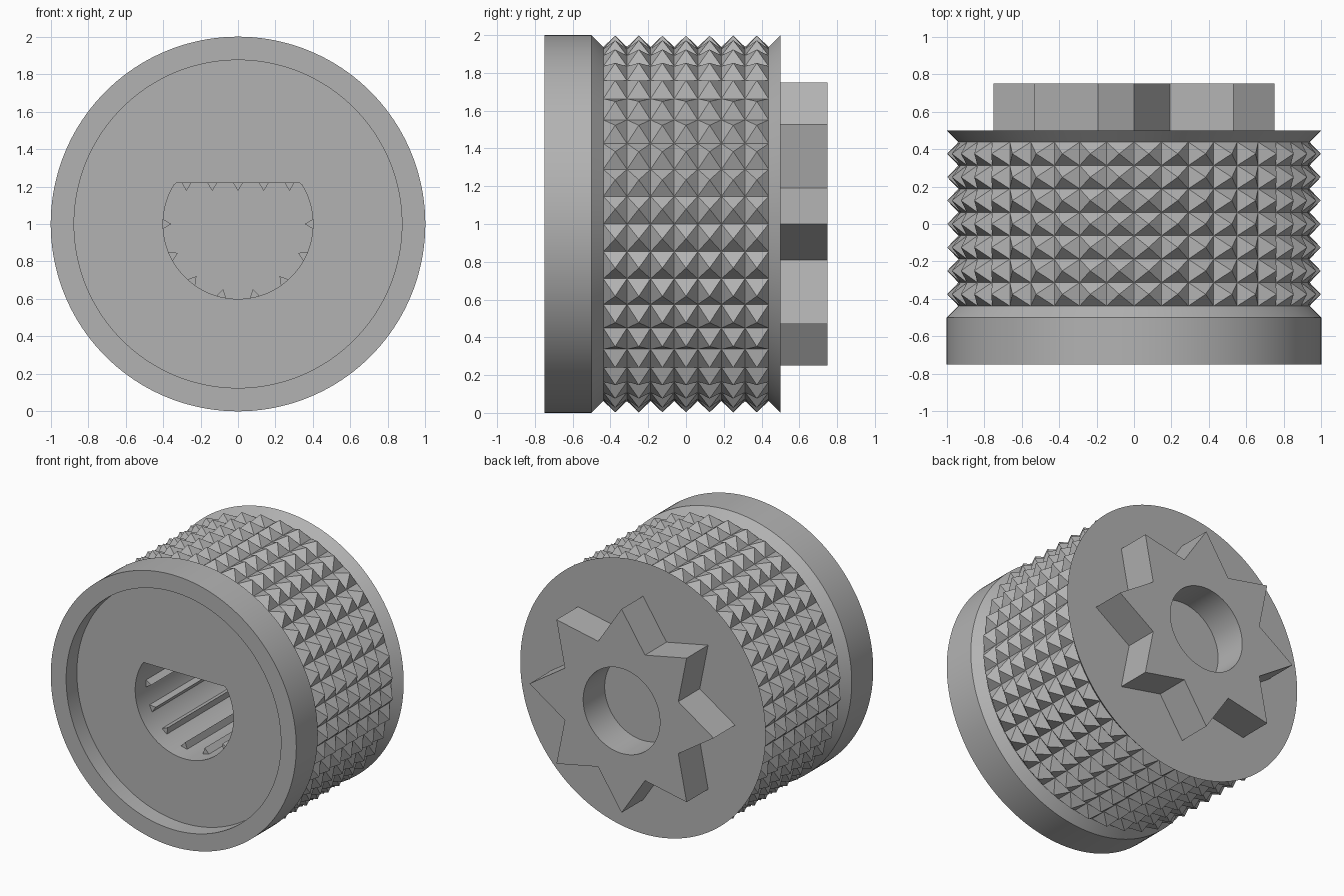
import bpy, bmesh, math
from mathutils import Vector

if "Cube" in bpy.data.objects:
    bpy.data.objects.remove(bpy.data.objects["Cube"])

SEG = 160          # divisions of the smooth round parts
KNURL = 40         # pyramids around the grip
ROWS = 7           # pyramid rows along the grip
PITCH = 0.125

grey = bpy.data.materials.new("plain grey")
grey.diffuse_color = (0.45, 0.45, 0.45, 1)
grey.use_nodes = True
grey.node_tree.nodes["Principled BSDF"].inputs["Base Color"].default_value = grey.diffuse_color


def point(r, a, y):
    """Point around the horizontal y axis at height 1."""
    return Vector((r * math.cos(a), y, 1 + r * math.sin(a)))


def finish(bm, name, smooth=True):
    me = bpy.data.meshes.new(name)
    bm.to_mesh(me)
    bm.free()
    me.materials.append(grey)
    if smooth:
        me.shade_smooth()
        me.set_sharp_from_angle(angle=math.radians(30))
    ob = bpy.data.objects.new(name, me)
    bpy.context.collection.objects.link(ob)
    return ob


def loft(name, rings, cap_start=False, cap_end=False):
    """Skin rings of (radius or radius function, y)."""
    bm = bmesh.new()
    loops = []
    for r, y in rings:
        angles = [math.tau * k / SEG for k in range(SEG)]
        loops.append([bm.verts.new(point(r(a) if callable(r) else r, a, y)) for a in angles])
    for p, q in zip(loops, loops[1:]):
        for k in range(SEG):
            n = (k + 1) % SEG
            bm.faces.new((p[k], q[k], q[n], p[n]))
    if cap_start:
        bm.faces.new(loops[0])
    if cap_end:
        bm.faces.new(loops[-1][::-1])
    return finish(bm, name)


def d_shape(a):
    """Circle with a flat on top."""
    s = math.sin(a)
    return min(0.4, 0.22 / s) if s > 0 else 0.4


def star(a):
    """Eight straight-sided points."""
    step = math.pi / 8
    t = a % (2 * step)
    t = min(t, 2 * step - t)
    tip, root = Vector((0.75, 0)), Vector((0.5 * math.cos(step), 0.5 * math.sin(step)))
    n = Vector((root.y - tip.y, tip.x - root.x))
    return n.dot(tip) / n.dot(Vector((math.cos(t), math.sin(t))))


# Front rim with recessed face and D-shaped socket
loft("front_rim_and_socket", [
    (d_shape, 0.375), (d_shape, -0.625), (0.875, -0.625), (0.875, -0.75),
    (1, -0.75), (1, -0.5), (0.9375, -0.4375)], cap_start=True)

# Flared back flange
loft("back_flange", [(0.9375, 0.4375), (1, 0.5)], cap_end=True)

# Star coupling with a round bore
loft("star_coupling", [(star, 0.5), (star, 0.75), (0.3125, 0.75), (0.3125, 0.5)])

# Knurled grip: grid of pyramids
bm = bmesh.new()
da = math.tau / KNURL
grid = [[bm.verts.new(point(0.9375, k * da, -0.4375 + j * PITCH)) for k in range(KNURL)]
        for j in range(ROWS + 1)]
for j in range(ROWS):
    for k in range(KNURL):
        n = (k + 1) % KNURL
        apex = bm.verts.new(point(1, (k + 0.5) * da, -0.4375 + (j + 0.5) * PITCH))
        base = [grid[j][k], grid[j + 1][k], grid[j + 1][n], grid[j][n]]
        for i in range(4):
            bm.faces.new((base[i], base[(i + 1) % 4], apex))
finish(bm, "knurled_grip", smooth=False)

# Grip ribs inside the socket: (wall position, inward direction)
ribs = [(Vector((i * 0.1375, 0, 1.22)), Vector((0, 0, -1))) for i in range(-2, 3)]
for i in range(8):
    a = -math.pi * i / 7
    ribs.append((point(0.4, a, 0), Vector((-math.cos(a), 0, -math.sin(a)))))
bm = bmesh.new()
for pos, inward in ribs:
    side = inward.cross(Vector((0, 1, 0))) * 0.026
    section = [pos - side, pos + inward * 0.044, pos + side]
    front, back = [[bm.verts.new(p + Vector((0, y, 0))) for p in section] for y in (-0.5, 0.375)]
    bm.faces.new(front)
    bm.faces.new(back[::-1])
    for i in range(3):
        n = (i + 1) % 3
        bm.faces.new((front[i], back[i], back[n], front[n]))
bmesh.ops.recalc_face_normals(bm, faces=bm.faces)
finish(bm, "socket_ribs", smooth=False)
